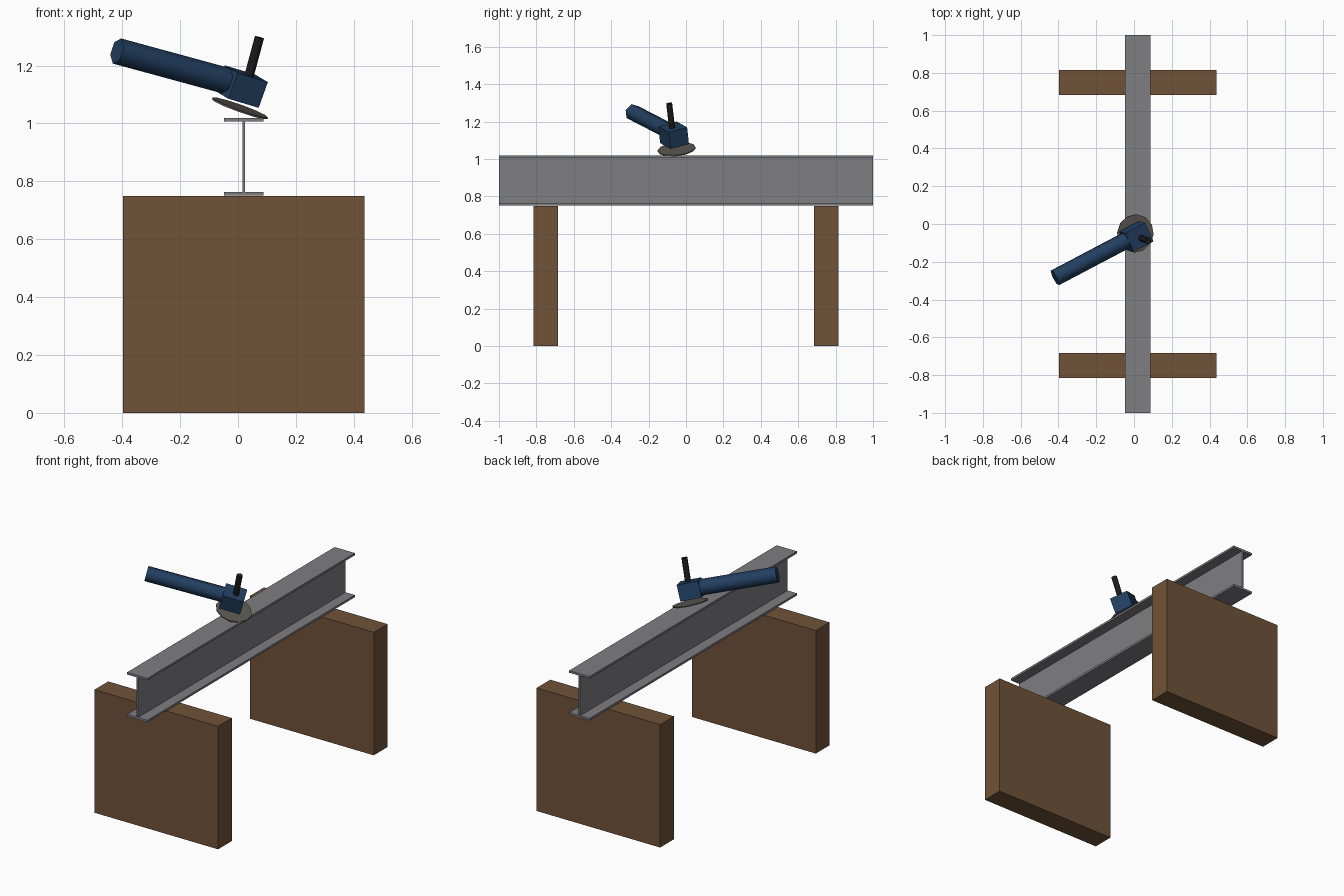
import bpy
import math
from mathutils import Matrix, Vector

if "Cube" in bpy.data.objects:
    bpy.data.objects.remove(bpy.data.objects["Cube"], do_unlink=True)


def make_material(name, r, g, b):
    mat = bpy.data.materials.new(name)
    mat.use_nodes = True
    mat.diffuse_color = (r, g, b, 1)
    bsdf = mat.node_tree.nodes["Principled BSDF"]
    bsdf.inputs["Base Color"].default_value = (r, g, b, 1)
    bsdf.inputs["Roughness"].default_value = 0.7
    return mat


wood = make_material("brown wood", 0.16, 0.085, 0.04)
steel = make_material("grey steel", 0.21, 0.21, 0.225)
blue = make_material("dark blue casing", 0.016, 0.05, 0.12)
black = make_material("black grip", 0.011, 0.011, 0.012)
abrasive = make_material("brown grey disc", 0.11, 0.1, 0.09)


def frame(x_axis, z_axis):
    """Rotation whose local z is z_axis and whose local x is close to x_axis."""
    z = Vector(z_axis).normalized()
    y = z.cross(Vector(x_axis)).normalized()
    return Matrix((y.cross(z), y, z)).transposed().to_4x4()


def finish(name, mat, centre, rotation=Matrix.Identity(4)):
    obj = bpy.context.object
    obj.name = name
    obj.data.name = name
    obj.data.materials.append(mat)
    obj.matrix_world = Matrix.Translation(centre) @ rotation
    return obj


def box(name, mat, centre, size, rotation=Matrix.Identity(4)):
    bpy.ops.mesh.primitive_cube_add(size=1)
    bpy.context.object.data.transform(Matrix.Diagonal((*size, 1)))
    return finish(name, mat, centre, rotation)


def rod(name, mat, start, end, radius, sides, side_axis, smooth=False):
    start, end = Vector(start), Vector(end)
    bpy.ops.mesh.primitive_cylinder_add(
        vertices=sides, radius=radius, depth=(end - start).length)
    if smooth:
        bpy.ops.object.shade_smooth_by_angle(angle=math.radians(65))
    # the first cylinder vertex lies on local y; turn it onto local x
    bpy.context.object.data.transform(Matrix.Rotation(-math.pi / 2, 4, "Z"))
    return finish(name, mat, (start + end) / 2, frame(side_axis, end - start))


# Two wooden supports
MID = 0.02
for side, label in ((-1, "front"), (1, "back")):
    box(label + "_support", wood, (MID, side * 0.75, 0.375), (0.834, 0.132, 0.75))

# Steel beam: two flanges and a web
for label, z in (("bottom", 0.757), ("top", 1.013)):
    box(label + "_flange", steel, (MID, 0, z), (0.137, 2, 0.013))
box("beam_web", steel, (MID, 0, 0.885), (0.01, 2, 0.245))

# Angle grinder, tilted above the beam
up = Vector((0.335, -0.1, 0.937)).normalized()
along = Vector((0.863, 0.455, -0.235)).normalized()
tilt = frame(along, up)
head = Vector((0.013, -0.066, 1.127))
box("grinder_head", blue, head, (0.122, 0.111, 0.095), tilt)

tail = Vector((-0.418, -0.285, 1.25))
rod("grinder_body", blue, tail, tail + along * 0.45, 0.046, 6, up, smooth=True)

disc = Vector((0.007, -0.05, 1.052))
rod("grinding_disc", abrasive, disc - up * 0.003, disc + up * 0.003, 0.102, 12, along)

rod("side_handle", black, (0.033, -0.072, 1.145), (0.074, -0.09, 1.297),
    0.017, 8, along, smooth=True)
